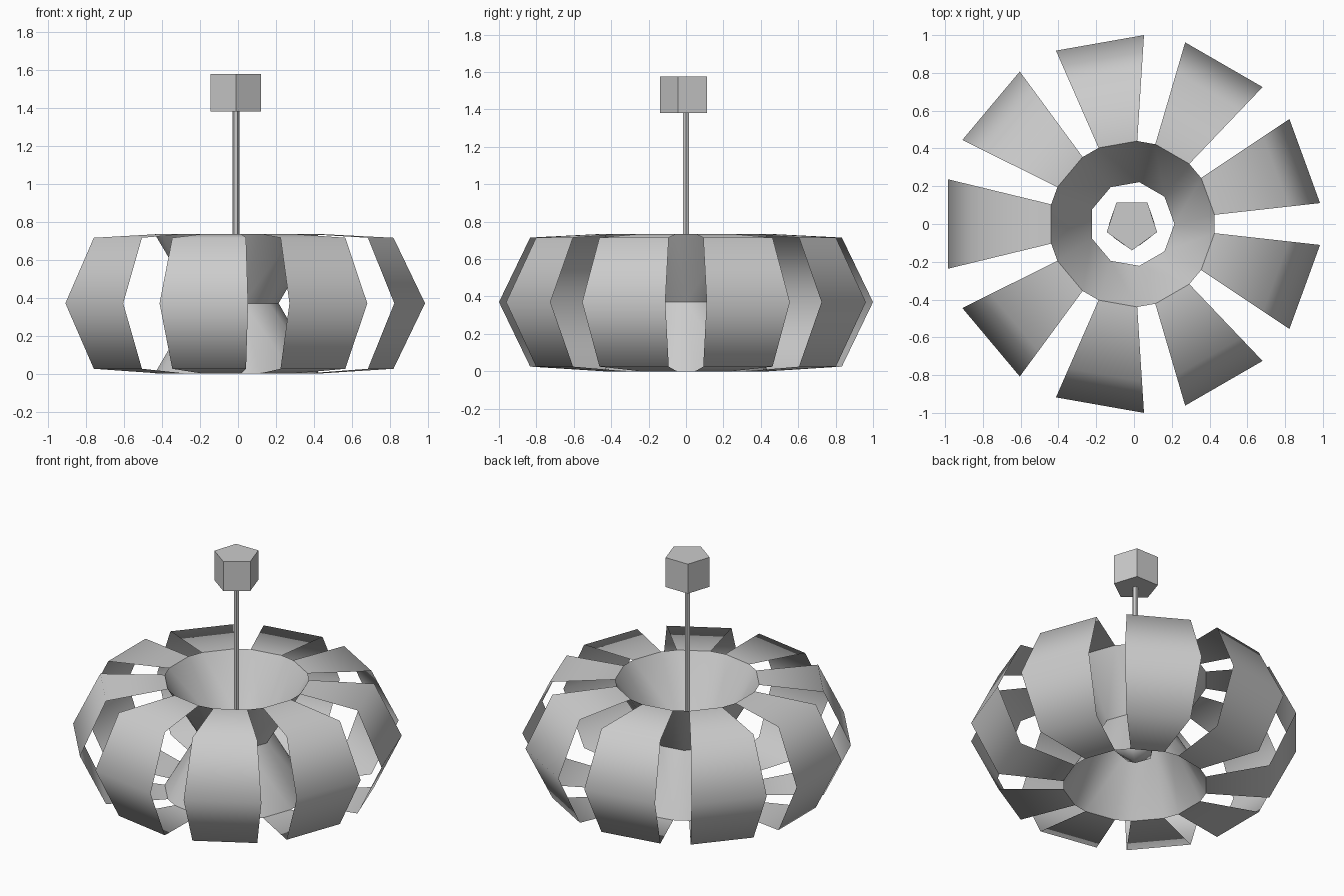
import bpy, bmesh
from math import radians, cos, sin

if "Cube" in bpy.data.objects:
    bpy.data.objects.remove(bpy.data.objects["Cube"])

CX = -0.011          # lamp axis
N = 9                # number of ribs
HALF = 13.66         # half angle of one rib, degrees
MID = 0.37           # waist height


def at(r, deg, z):
    a = radians(deg)
    return (CX + r * cos(a), r * sin(a), z)


def finish(name, bm, smooth=True, recalc=False):
    if recalc:
        bmesh.ops.recalc_face_normals(bm, faces=bm.faces)
    for f in bm.faces:
        f.smooth = smooth
    me = bpy.data.meshes.new(name)
    bm.to_mesh(me)
    bm.free()
    ob = bpy.data.objects.new(name, me)
    bpy.context.collection.objects.link(ob)
    return ob


# Outer ribs: open wedge strips bent around the side of the shade
profile = [(0.44, 0.735), (0.835, 0.715), (1.002, MID), (0.835, 0.025), (0.44, 0.0)]
bm = bmesh.new()
for i in range(N):
    c = 20 + 40 * i
    rows = [[bm.verts.new(at(r, c + s * HALF, z)) for s in (-1, 1)] for r, z in profile]
    for a, b in zip(rows, rows[1:]):
        bm.faces.new((a[0], b[0], b[1], a[1]))
finish("shade_ribs", bm)

# Inner hourglass: 18-sided rims drawn in to a 9-sided waist
for name, zr in (("upper_funnel", 0.735), ("lower_funnel", 0.0)):
    bm = bmesh.new()
    waist = [bm.verts.new(at(0.225, 40 * i, MID)) for i in range(N)]
    rim = [[bm.verts.new(at(0.44, 20 + 40 * i + s * HALF, zr)) for s in (-1, 1)] for i in range(N)]
    for i in range(N):
        j = (i + 1) % N
        bm.faces.new((waist[i], waist[j], rim[i][1], rim[i][0]))
        bm.faces.new((waist[j], rim[j][0], rim[i][1]))
    if zr < MID:
        bmesh.ops.reverse_faces(bm, faces=bm.faces)
    finish(name, bm)


def prism(name, sides, r, z0, z1, turn):
    bm = bmesh.new()
    low = [bm.verts.new(at(r, turn + 360 * i / sides, z0)) for i in range(sides)]
    top = [bm.verts.new(at(r, turn + 360 * i / sides, z1)) for i in range(sides)]
    bm.faces.new(low)
    bm.faces.new(top)
    for i in range(sides):
        j = (i + 1) % sides
        bm.faces.new((low[i], low[j], top[j], top[i]))
    return finish(name, bm, False, True)


# Ceiling mount, hanging rod and bulb
prism("ceiling_mount", 5, 0.14, 1.38, 1.577, -90)
prism("hanging_rod", 6, 0.018, 0.40, 1.38, 0)
bm = bmesh.new()
bmesh.ops.create_icosphere(bm, subdivisions=1, radius=0.135)
bmesh.ops.translate(bm, verts=bm.verts, vec=(CX, 0, 0.29))
finish("bulb", bm)
